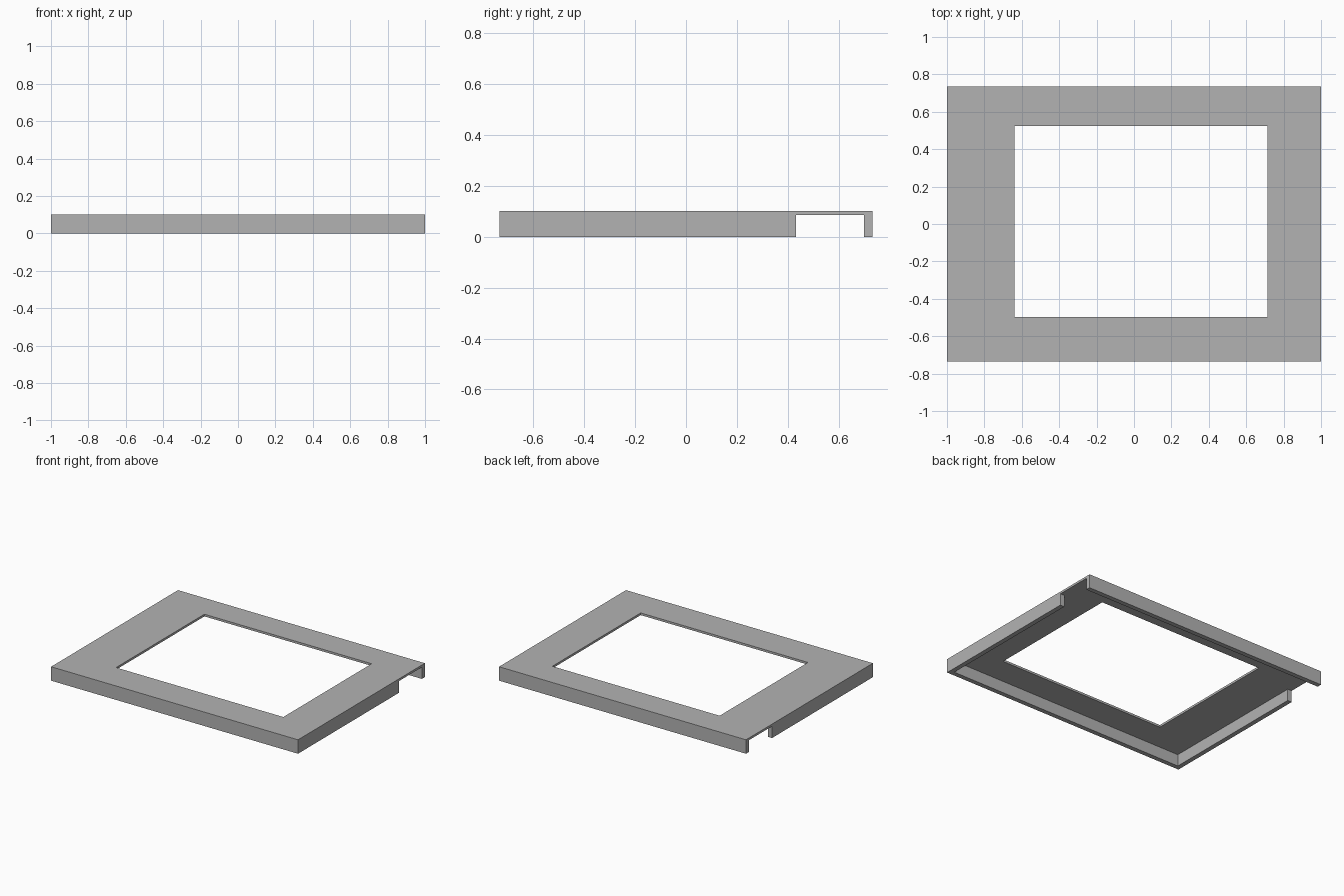
import bpy

cube = bpy.data.objects.get("Cube")
if cube:
    bpy.data.objects.remove(cube, do_unlink=True)

HALF_X, HALF_Y, HEIGHT = 1.0, 0.734, 0.102
WALL, UNDERSIDE = 0.034, 0.086
BELOW = -0.1


def box(name, x, y, z):
    """Box spanning the given (low, high) ranges."""
    spans = (x, y, z)
    bpy.ops.mesh.primitive_cube_add(size=1, location=[sum(s) / 2 for s in spans])
    obj = bpy.context.object
    obj.name = name
    obj.scale = [s[1] - s[0] for s in spans]
    bpy.ops.object.transform_apply(location=True, rotation=False, scale=True)
    return obj


def cut(target, cutter):
    """Subtract the cutter and discard it."""
    cutter.hide_render = True
    mod = target.modifiers.new("cut", 'BOOLEAN')
    mod.operation = 'DIFFERENCE'
    mod.solver = 'EXACT'
    mod.object = cutter
    bpy.context.view_layer.objects.active = target
    bpy.ops.object.modifier_apply(modifier=mod.name)
    bpy.data.objects.remove(cutter, do_unlink=True)


# Outer body of the shallow tray-like frame
frame = box("panel_frame", (-HALF_X, HALF_X), (-HALF_Y, HALF_Y), (0, HEIGHT))
inner_x, inner_y = HALF_X - WALL, HALF_Y - WALL

# Hollow underside, leaving a thin top and a rim
cut(frame, box("hollow", (-inner_x, inner_x), (-inner_y, inner_y), (BELOW, UNDERSIDE)))

# Side notches near the back, through both side walls
cut(frame, box("side_notches", (-1.2, 1.2), (0.433, inner_y), (BELOW, UNDERSIDE)))

# Off-centre rectangular opening in the top
cut(frame, box("opening", (-0.64, 0.715), (-0.497, 0.525), (BELOW, 0.2)))

# Plain grey finish
grey = bpy.data.materials.new("grey")
grey.use_nodes = True
colour = (0.45, 0.45, 0.45, 1)
grey.diffuse_color = colour
grey.node_tree.nodes["Principled BSDF"].inputs["Base Color"].default_value = colour
frame.data.materials.clear()
frame.data.materials.append(grey)
for face in frame.data.polygons:
    face.use_smooth = False
    face.material_index = 0
